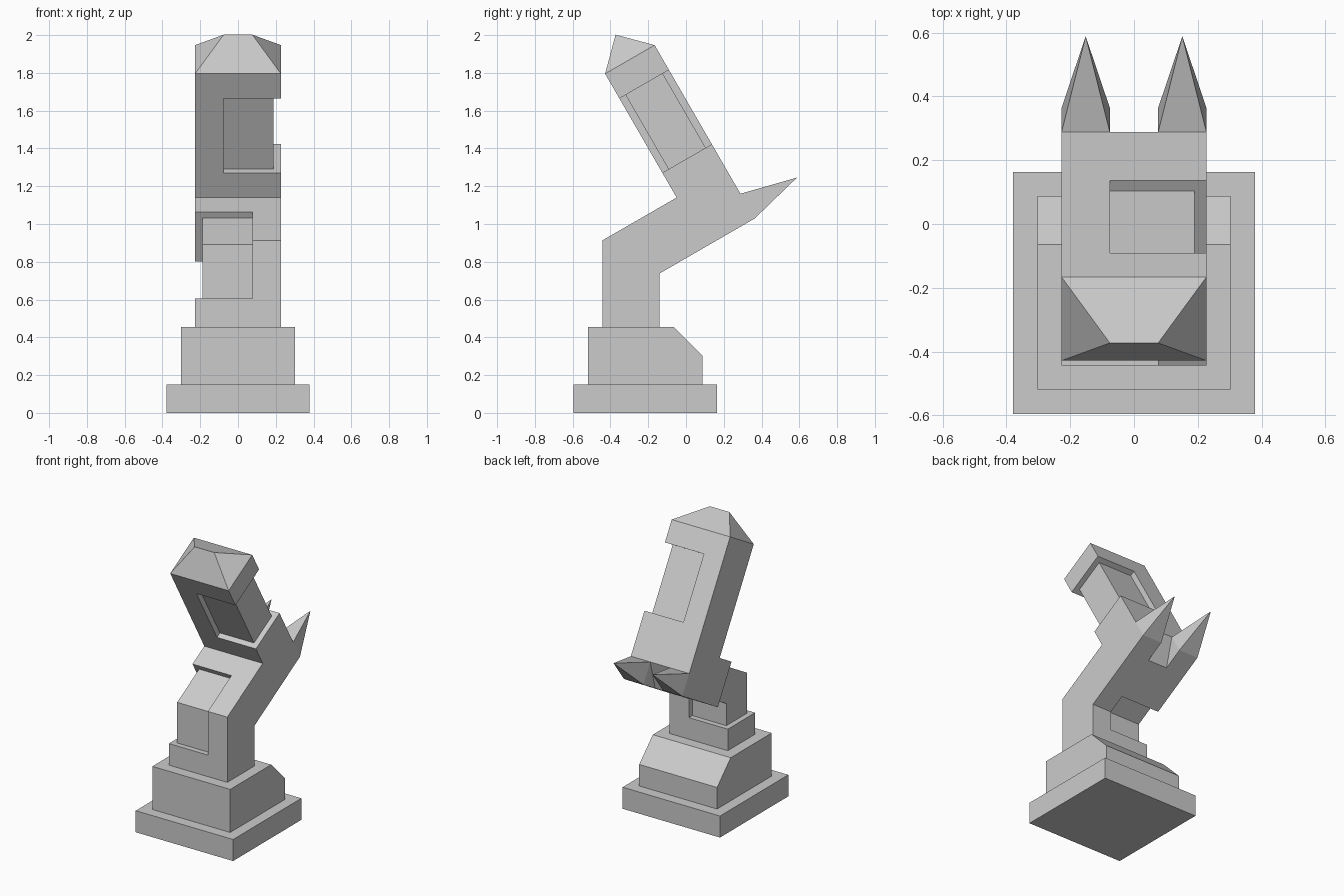
import bpy
import bmesh

cube = bpy.data.objects.get("Cube")
if cube:
    bpy.data.objects.remove(cube, do_unlink=True)

U = 0.0757  # module that every part is sized by

stone = bpy.data.materials.new("light_grey_stone")
stone.use_nodes = True
stone.diffuse_color = (0.6, 0.6, 0.6, 1)
stone.node_tree.nodes["Principled BSDF"].inputs["Base Color"].default_value = (0.6, 0.6, 0.6, 1)


def add_object(name, bm):
    bmesh.ops.recalc_face_normals(bm, faces=bm.faces)
    mesh = bpy.data.meshes.new(name)
    bm.to_mesh(mesh)
    bm.free()
    mesh.materials.append(stone)
    obj = bpy.data.objects.new(name, mesh)
    bpy.context.collection.objects.link(obj)
    return obj


def prism(name, profile, x0, x1):
    """Side profile of (y, z) points extruded from x0 to x1."""
    bm = bmesh.new()
    face = bm.faces.new([bm.verts.new((x0, y, z)) for y, z in profile])
    extruded = bmesh.ops.extrude_face_region(bm, geom=[face])["geom"]
    verts = [g for g in extruded if isinstance(g, bmesh.types.BMVert)]
    bmesh.ops.translate(bm, verts=verts, vec=(x1 - x0, 0, 0))
    return add_object(name, bm)


def hull(name, points):
    bm = bmesh.new()
    for p in points:
        bm.verts.new(p)
    bmesh.ops.convex_hull(bm, input=bm.verts)
    bmesh.ops.dissolve_limit(bm, angle_limit=0.01, verts=bm.verts, edges=bm.edges)
    return add_object(name, bm)


def cut(target, cutter):
    mod = target.modifiers.new("cut", 'BOOLEAN')
    mod.operation = 'DIFFERENCE'
    mod.solver = 'EXACT'
    mod.object = cutter
    bpy.context.view_layer.objects.active = target
    bpy.ops.object.modifier_apply(modifier=mod.name)
    bpy.data.objects.remove(cutter, do_unlink=True)


def tilted(s, v):
    """Point in the leaning frame: s modules up the head, v modules backwards."""
    s, v = s * U, v * U
    return (-0.0497 - 0.5 * s + 0.866 * v, 1.14 + 0.866 * s + 0.5 * v)


def box_profile(y0, y1, z0, z1):
    return [(y0, z0), (y1, z0), (y1, z1), (y0, z1)]


# Stepped pedestal, upper step chamfered at the back
prism("base_plinth", box_profile(-0.595, 0.163, 0, 2 * U), -5 * U, 5 * U)
prism("upper_plinth", [(-0.519, 2 * U), (0.087, 2 * U), (0.087, 4 * U),
                       (-0.064, 6 * U), (-0.519, 6 * U)], -4 * U, 4 * U)

# Bent body: column, leaning arm and head
front, back = -0.443, -0.14
body = prism("body", [(front, 6 * U), (back, 6 * U), (back, 0.738), tilted(-4, 4),
                      tilted(10, 4), tilted(10, 0), tilted(0, 0), (front, 0.913)],
             -3 * U, 3 * U)

# Wedge notch between the spikes
cut(body, prism("notch_cutter", [tilted(-2, 4), (0.235, 0.955), (0.208, 0.855),
                                 (0.6, 0.855), (0.6, 1.16)], -U, U))

# Recess round the left side of the head, with its inset core
cut(body, prism("head_cutter", [tilted(2, -1), tilted(2, 5), tilted(8, 5), tilted(8, -1)],
                -U, 4 * U))
prism("head_core", [tilted(1.5, 0.5), tilted(1.5, 3.5), tilted(8.5, 3.5), tilted(8.5, 0.5)],
      -1.5 * U, 2.5 * U)

# Recess round the right side of the column and arm, with its inset core
cut(body, prism("column_cutter", [(-0.6, 8 * U), (0.05, 8 * U), tilted(-5, -2),
                                  tilted(1, -2), (-0.6, 1.0)], -4 * U, U))
inset = U / 2
prism("column_core", [(front + inset, 7.5 * U), (back - inset, 7.5 * U), (back - inset, 0.76),
                      tilted(-3.5, -1.5), tilted(-0.5, -1.5), (front + inset, 0.891)],
      -2.5 * U, 1.5 * U)

# Hipped cap on the head
cap = [(x, *tilted(10, v)) for x in (-3 * U, 3 * U) for v in (0, 4)]
cap += [(x, *tilted(12, 2)) for x in (-U, U)]
hull("head_cap", cap)

# Pair of pointed spikes at the back
for side, name in ((1, "left_spike"), (-1, "right_spike")):
    points = [(side * w * U, *tilted(s, 4)) for w in (1, 3) for s in (-4, -2)]
    points.append((side * 2 * U, *tilted(-3, 8)))
    hull(name, points)
